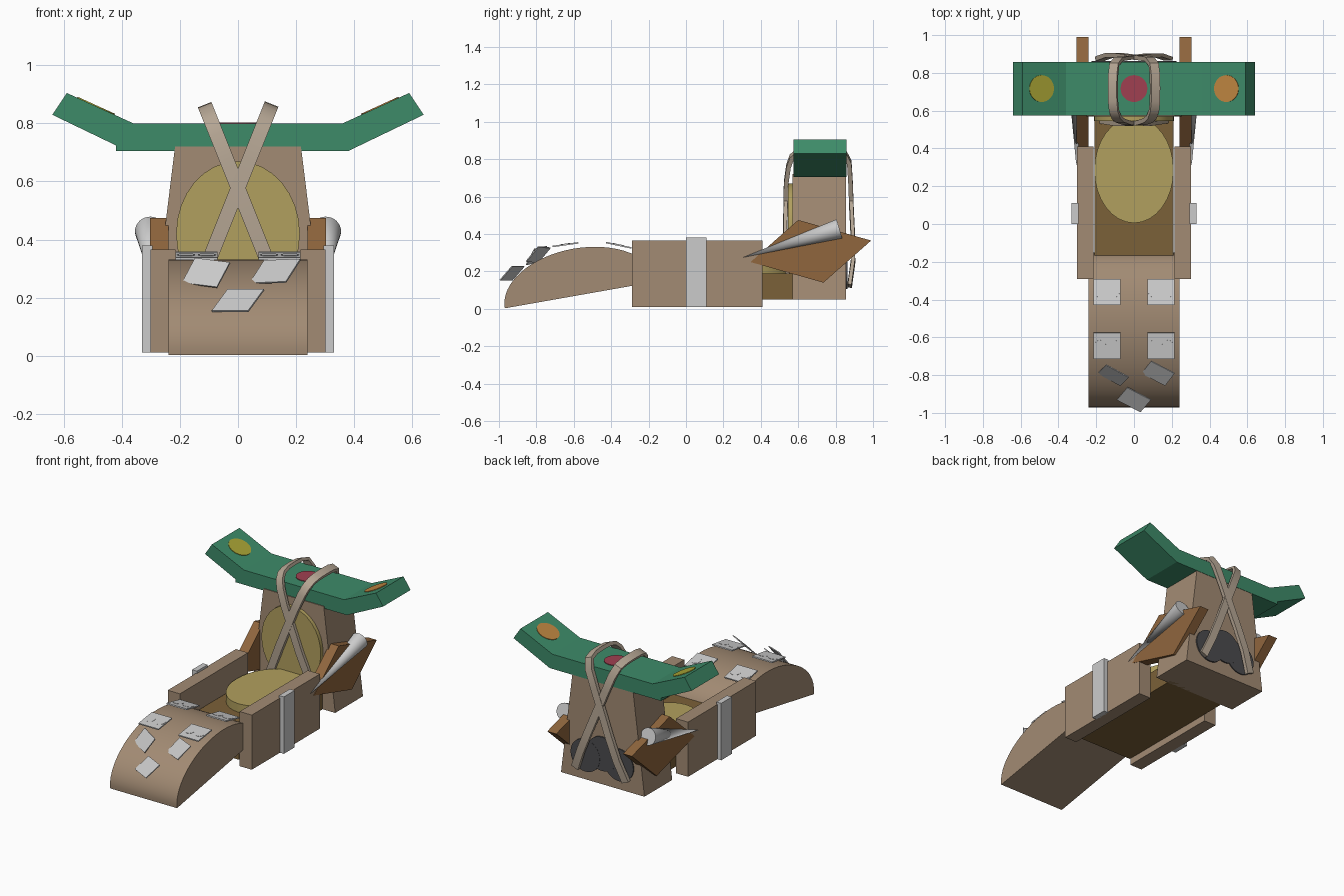
import bpy, math
from mathutils import Vector, Matrix

if "Cube" in bpy.data.objects:
    bpy.data.objects.remove(bpy.data.objects["Cube"])


def material(name, rgb):
    m = bpy.data.materials.new(name)
    m.diffuse_color = (*[c ** 2.2 for c in rgb], 1)
    m.use_nodes = True
    m.node_tree.nodes["Principled BSDF"].inputs["Base Color"].default_value = m.diffuse_color
    return m


BEIGE = material("beige wood", (0.63, 0.54, 0.45))
BROWN = material("brown wood", (0.56, 0.40, 0.25))
DARK = material("dark wood", (0.48, 0.38, 0.23))
OLIVE = material("olive cushion", (0.69, 0.62, 0.37))
GREEN = material("green paint", (0.25, 0.54, 0.41))
STRAP = material("strap leather", (0.70, 0.64, 0.57))
BLACK = material("dark grey", (0.30, 0.30, 0.31))
YELLOW = material("yellow dot", (0.66, 0.64, 0.22))
RED = material("red dot", (0.62, 0.26, 0.32))
ORANGE = material("orange dot", (0.74, 0.52, 0.26))


def smooth(ob):
    bpy.ops.object.select_all(action='DESELECT')
    ob.select_set(True)
    bpy.context.view_layer.objects.active = ob
    bpy.ops.object.shade_smooth_by_angle(angle=math.radians(35))


def prism(name, pts, axis, lo, hi, mat=None, soft=False):
    """Extrude a flat outline along the given axis from lo to hi."""
    place = {'x': lambda a, b, t: (t, a, b),
             'y': lambda a, b, t: (a, t, b),
             'z': lambda a, b, t: (a, b, t)}[axis]
    area = sum(p[0] * q[1] - q[0] * p[1] for p, q in zip(pts, pts[1:] + pts[:1]))
    if (area < 0) != (axis == 'y'):
        pts = pts[::-1]
    n = len(pts)
    verts = [place(a, b, t) for t in (lo, hi) for a, b in pts]
    faces = [list(range(n))[::-1], list(range(n, 2 * n))]
    faces += [[i, (i + 1) % n, n + (i + 1) % n, n + i] for i in range(n)]
    me = bpy.data.meshes.new(name)
    me.from_pydata(verts, [], faces)
    ob = bpy.data.objects.new(name, me)
    bpy.context.collection.objects.link(ob)
    if mat:
        me.materials.append(mat)
    if soft:
        smooth(ob)
    return ob


def rect(a0, a1, b0, b1):
    return [(a0, b0), (a1, b0), (a1, b1), (a0, b1)]


def ellipse(ca, cb, ra, rb, n=32):
    return [(ca + ra * math.cos(2 * math.pi * i / n), cb + rb * math.sin(2 * math.pi * i / n))
            for i in range(n)]


# Hood: tilted half ellipse
tilt = math.radians(10)
hood = []
for i in range(33):
    a = math.pi * i / 32
    u, v = 0.415 * math.cos(a), 0.25 * math.sin(a)
    hood.append((-0.56 + u * math.cos(tilt) - v * math.sin(tilt),
                 0.075 + u * math.sin(tilt) + v * math.cos(tilt)))
prism("hood", hood, 'x', -0.24, 0.24, BEIGE, True)

# Body
prism("floor", rect(-0.21, 0.21, -0.29, 0.60), 'z', 0.05, 0.19, DARK)
prism("backrest", [(-0.30, 0.05), (0.30, 0.05), (0.217, 0.72), (-0.217, 0.72)],
      'y', 0.57, 0.855, BEIGE)
prism("seat_cushion", ellipse(0, 0.285, 0.21, 0.28), 'z', 0.19, 0.245, OLIVE, True)
prism("back_cushion", ellipse(0, 0.42, 0.213, 0.25), 'y', 0.545, 0.575, OLIVE, True)

# Wing with upturned tips
prism("wing", [(-0.59, 0.905), (-0.36, 0.80), (0.36, 0.80), (0.59, 0.905), (0.64, 0.83),
               (0.38, 0.705), (-0.42, 0.705), (-0.42, 0.724), (-0.64, 0.83)],
      'y', 0.575, 0.857, GREEN)

# Painted dots on the wing
slope = math.atan2(0.105, 0.23)
for x, z, ang, mat in ((-0.49, 0.859, slope, YELLOW), (0, 0.80, 0, RED), (0.49, 0.859, -slope, ORANGE)):
    dot = prism("wing_dot", ellipse(0, 0, 0.071, 0.071), 'z', -0.004, 0.004, mat)
    dot.matrix_world = Matrix.Translation((x, 0.717, z)) @ Matrix.Rotation(ang, 4, 'Y')

# Mirrored side parts
for s, side in ((-1, "left"), (1, "right")):
    def span(a, b):
        return (a, b) if s > 0 else (-b, -a)
    prism("side_board_" + side, rect(-0.29, 0.41, 0.01, 0.365), 'x', *span(0.215, 0.302), BEIGE)
    prism("side_bracket_" + side, rect(0.0, 0.11, 0.01, 0.38), 'x', *span(0.295, 0.33))
    prism("fin_" + side, [(0.60, 0.475), (0.99, 0.365), (0.735, 0.14), (0.345, 0.25)],
          'x', *span(0.24, 0.304), BROWN)

    # Exhaust cone, point forward
    tip, base = Vector((s * 0.305, 0.305, 0.275)), Vector((s * 0.302, 0.82, 0.428))
    d = tip - base
    bpy.ops.mesh.primitive_cone_add(vertices=32, radius1=0.053, radius2=0, depth=d.length,
                                    location=(tip + base) / 2,
                                    rotation=d.to_track_quat('Z', 'Y').to_euler())
    cone = bpy.context.object
    cone.name = "cone_" + side
    smooth(cone)

# Crossed straps over the wing: one flat loop, leaned each way
path = [(0.545, -0.45), (0.53, -0.2), (0.535, 0.1), (0.548, 0.2), (0.565, 0.25), (0.60, 0.285),
        (0.65, 0.298), (0.72, 0.30), (0.79, 0.297), (0.845, 0.28), (0.873, 0.22), (0.88, 0.1),
        (0.885, -0.05), (0.892, -0.2), (0.893, -0.35), (0.875, -0.49)]
for s, half in ((-1, 0.010), (1, 0.012)):
    outer, inner = [], []
    for i, p in enumerate(path):
        q0, q1 = Vector(path[max(i - 1, 0)]), Vector(path[min(i + 1, len(path) - 1)])
        t = (q1 - q0).normalized()
        nrm = Vector((-t.y, t.x)) * half
        outer.append(tuple(Vector(p) + nrm))
        inner.append(tuple(Vector(p) - nrm))
    strap = prism("strap", outer + inner[::-1], 'x', -0.025, 0.025, STRAP, True)
    strap.matrix_world = Matrix.Translation((0, 0, 0.577)) @ Matrix.Rotation(s * math.atan(0.4), 4, 'Y')

# Dark lobes on the back
for i, (x, z, r) in enumerate(((-0.12, 0.21, 0.105), (0, 0.25, 0.11), (0.12, 0.21, 0.105))):
    prism("back_lobe", ellipse(x, z, r, r), 'y', 0.84, 0.862 + 0.001 * i, BLACK)

# Square plates with round studs on the hood
for x in (-0.143, 0.143):
    for y, z, ang in ((-0.645, 0.343, 8), (-0.36, 0.34, -12)):
        m = Matrix.Translation((x, y, z)) @ Matrix.Rotation(math.radians(ang), 4, 'X')
        plate = prism("hood_plate", rect(-0.072, 0.072, -0.07, 0.07), 'z', -0.004, 0.004)
        plate.matrix_world = m
        for dx in (-0.036, 0.036):
            stud = prism("plate_stud", ellipse(dx, 0, 0.031, 0.031, 24), 'z', 0, 0.0055)
            stud.matrix_world = m

# Loose slanted scales on the nose
for c, u, v in (((0, -0.93, 0.19), (0.125, -0.065, 0), (-0.055, -0.065, -0.075)),
                ((0.128, -0.79, 0.29), (0.125, -0.065, 0.005), (-0.05, -0.065, -0.078)),
                ((-0.11, -0.80, 0.285), (0.12, -0.065, -0.015), (-0.045, -0.045, -0.085))):
    u, v = Vector(u), Vector(v)
    w = v.cross(u).normalized()
    scale = prism("nose_scale", rect(-0.5, 0.5, -0.5, 0.5), 'z', -0.003, 0.003)
    scale.data.transform(Matrix((u, -v, w)).transposed().to_4x4())
    scale.location = c
